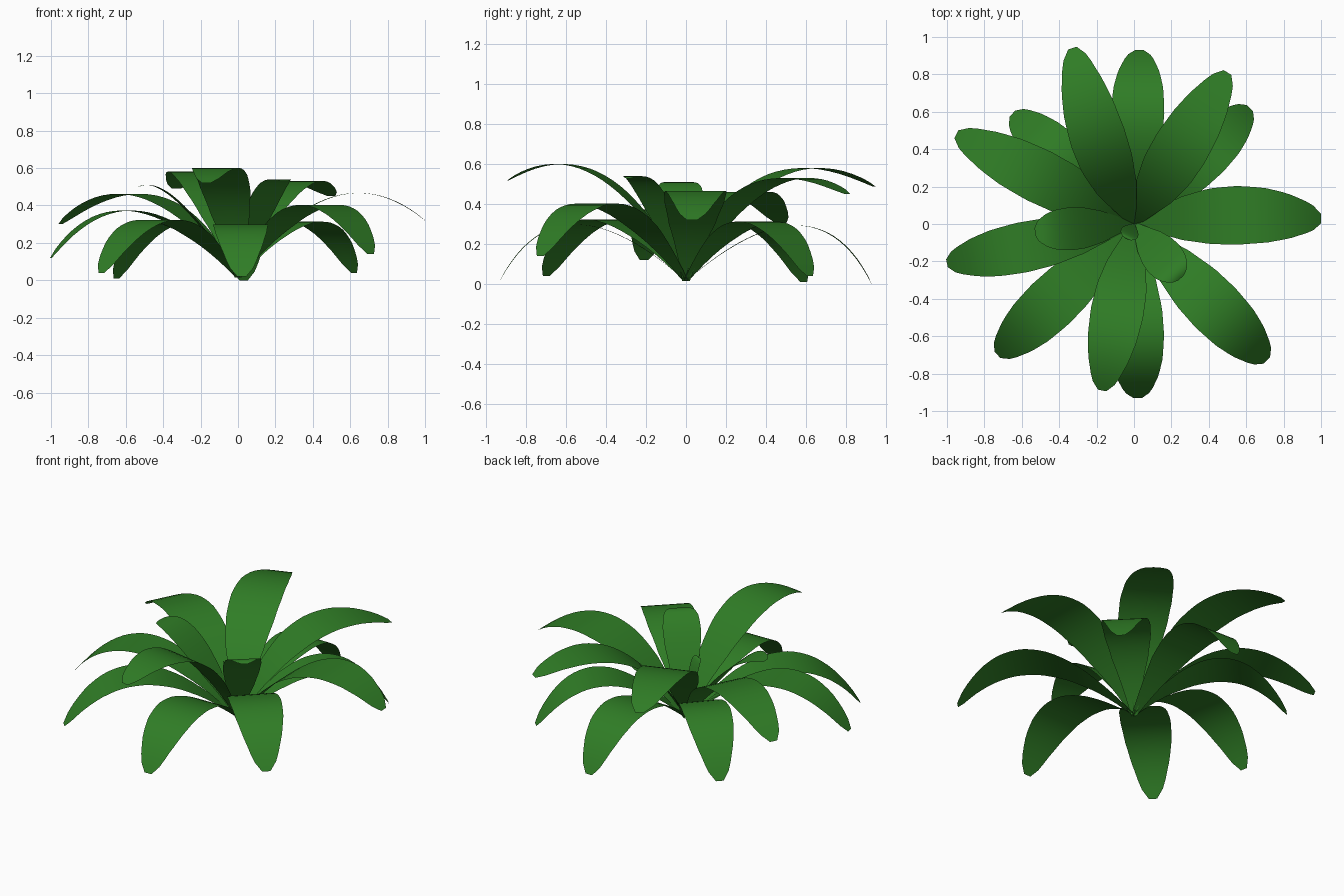
import bpy
import bmesh
from math import sqrt
from mathutils import Vector

default_cube = bpy.data.objects.get("Cube")
if default_cube:
    bpy.data.objects.remove(default_cube, do_unlink=True)

# One green for the whole plant
green = bpy.data.materials.new("leaf_green")
green.use_nodes = True
leaf_colour = (0.029, 0.205, 0.019, 1)
green.diffuse_color = leaf_colour
green.node_tree.nodes["Principled BSDF"].inputs["Base Color"].default_value = leaf_colour

# Relative blade width from base to tip
OUTLINE = [(0, .12), (.12, .42), (.25, .74), (.4, .95), (.55, 1),
           (.7, .93), (.82, .77), (.92, .54), (.97, .38), (1, .16)]
SEGMENTS = 24


def blade_width(t):
    """Interpolate the blade outline at t."""
    for (t0, w0), (t1, w1) in zip(OUTLINE, OUTLINE[1:]):
        if t <= t1:
            return w0 + (w1 - w0) * (t - t0) / (t1 - t0)
    return OUTLINE[-1][1]


def make_leaf(name, x, y, tip_z, peak_z, peak_at, half_width, bend=0):
    """Arching flat blade from the crown to the tip, highest at peak_at of its reach."""
    reach = sqrt(x * x + y * y)
    out = Vector((x, y, 0)) / reach
    side = Vector((-out.y, out.x, 0))
    # Middle control point of a quadratic arch with the wanted peak
    rise = peak_z + sqrt(peak_z * (peak_z - tip_z))
    t_peak = rise / (2 * rise - tip_z)
    mid = reach * (peak_at - t_peak ** 2) / (2 * t_peak * (1 - t_peak))
    bm = bmesh.new()
    previous = None
    for i in range(SEGMENTS + 1):
        t = i / SEGMENTS
        s = 2 * t * (1 - t)
        centre = out * (mid * s + reach * t * t) + side * bend * 2 * s
        centre.z = .015 * (1 - t) ** 2 + rise * s + tip_z * t * t
        w = side * half_width * blade_width(t)
        row = [bm.verts.new(centre + w * k) for k in (-1, 0, 1)]
        if previous:
            for a in range(2):
                bm.faces.new((previous[a], row[a], row[a + 1], previous[a + 1]))
        previous = row
    for face in bm.faces:
        face.smooth = True
    bm.normal_update()
    mesh = bpy.data.meshes.new(name)
    bm.to_mesh(mesh)
    bm.free()
    mesh.materials.append(green)
    bpy.context.collection.objects.link(bpy.data.objects.new(name, mesh))


# Tip x, tip y, tip height, peak height, peak position, half width, sideways bend
LEAVES = {
    "low_back_leaf": (.03, .93, 0, .29, .6, .143),
    "low_back_left_leaf": (.62, .62, .04, .31, .58, .14),
    "low_front_leaf": (.02, -.93, .02, .295, .6, .148),
    "low_front_right_leaf": (-.73, -.7, .04, .32, .58, .145),
    "low_back_right_leaf": (-.65, .59, .01, .3, .57, .14),
    "right_leaf": (-1, -.21, .12, .37, .6, .135),
    "front_left_leaf": (.71, -.73, .14, .4, .62, .15),
    "left_leaf": (1, .03, .32, .465, .65, .157, .03),
    "back_right_leaf": (-.95, .48, .3, .46, .62, .145),
    "high_back_left_leaf": (.5, .81, .45, .53, .68, .15),
    "high_back_leaf": (-.33, .94, .49, .58, .68, .15, .03),
    "high_front_leaf": (-.17, -.89, .52, .6, .72, .142),
    "inner_right_leaf": (-.53, -.04, .5, .51, .92, .115),
    "inner_front_leaf": (.25, -.29, .53, .54, .92, .11),
    "centre_shoot": (-.04, -.08, .37, .375, .92, .05),
}
for leaf_name, shape in LEAVES.items():
    make_leaf(leaf_name, *shape)
